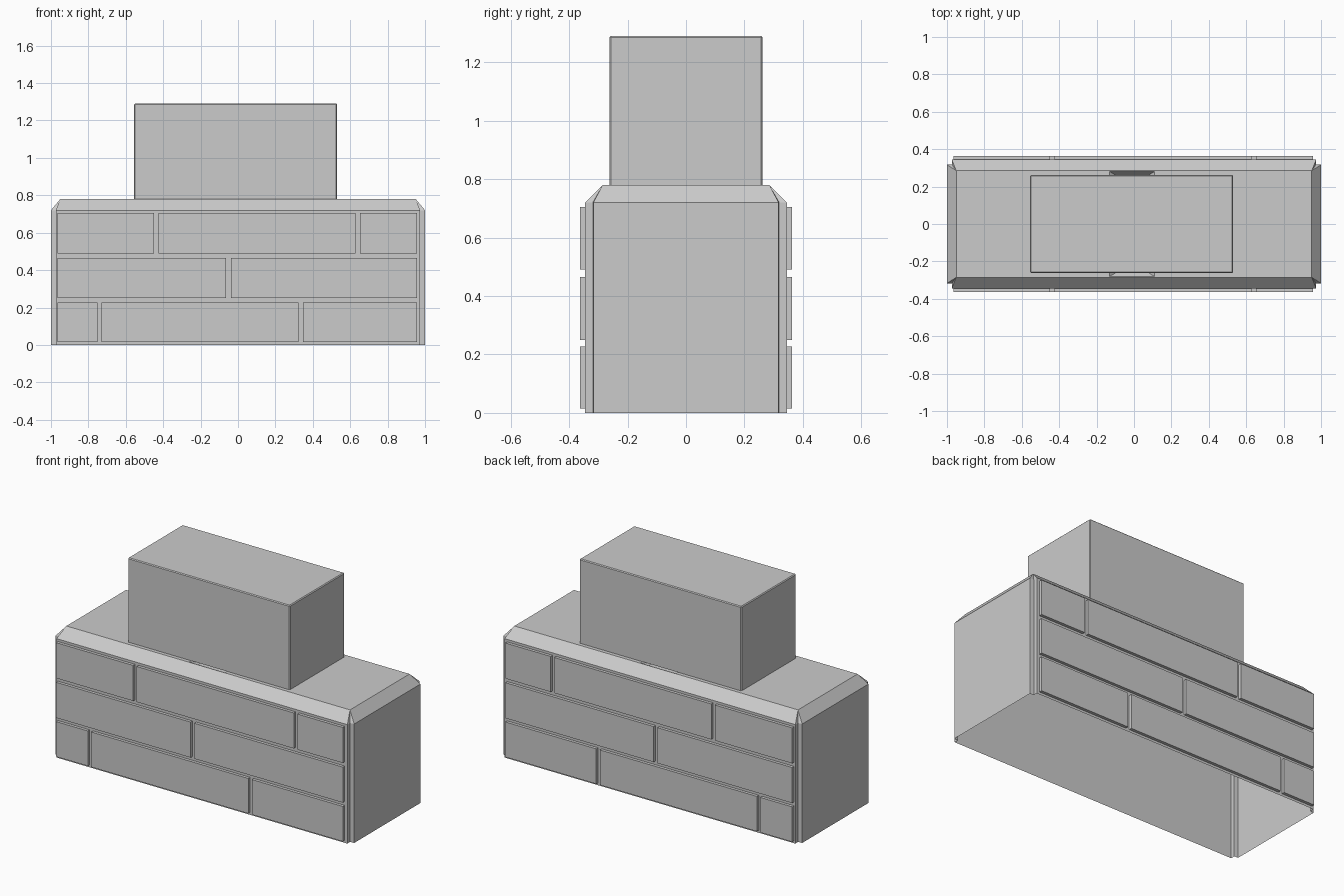
import bpy, bmesh

if "Cube" in bpy.data.objects:
    bpy.data.objects.remove(bpy.data.objects["Cube"])


def make_object(name, bm):
    bmesh.ops.remove_doubles(bm, verts=bm.verts, dist=0.0005)
    bmesh.ops.recalc_face_normals(bm, faces=bm.faces)
    mesh = bpy.data.meshes.new(name)
    bm.to_mesh(mesh)
    bm.free()
    obj = bpy.data.objects.new(name, mesh)
    bpy.context.collection.objects.link(obj)
    return obj


def add_box(bm, x0, x1, y0, y1, z0, z1):
    verts = bmesh.ops.create_cube(bm, size=1)["verts"]
    for v in verts:
        v.co.x = x1 if v.co.x > 0 else x0
        v.co.y = y1 if v.co.y > 0 else y0
        v.co.z = z1 if v.co.z > 0 else z0
    return verts


def bridge(bm, a, b):
    n = len(a)
    for i in range(n):
        j = (i + 1) % n
        bm.faces.new((a[i], a[j], b[j], b[i]))


def rect(bm, x0, x1, y, z):
    return [bm.verts.new(p) for p in
            ((x1, y, z), (x0, y, z), (x0, -y, z), (x1, -y, z))]


# Wall core: open below, notched corners, sloping shoulders
bm = bmesh.new()
outline, shoulder = [], []
for sx, sy in ((1, 1), (-1, 1), (-1, -1), (1, -1)):
    corner = [(1.0, 0.317), (0.974, 0.319), (0.974, 0.345)]
    if sx * sy < 0:
        corner.reverse()
    outline += [(sx * x, sy * y) for x, y in corner]
    shoulder += [(sx * 0.95, sy * 0.285)] * 3
base = [bm.verts.new((x, y, 0)) for x, y in outline]
upper = [bm.verts.new((x, y, 0.72)) for x, y in outline]
top = [bm.verts.new((x, y, 0.78)) for x, y in shoulder]
bridge(bm, base, upper)
bridge(bm, upper, top)
# Top surface with the shallow recess that passes under the block
rim = rect(bm, -0.13, 0.11, 0.281, 0.78)
floor = rect(bm, -0.10, 0.08, 0.262, 0.755)
bridge(bm, top[::3], rim)
bridge(bm, rim, floor)
bm.faces.new(floor)
make_object("wall_core", bm)

# Brick facing, repeated on the front and back
rows = [
    (0.015, 0.227, [(-0.965, -0.752), (-0.729, 0.323), (0.347, 0.956)]),
    (0.25, 0.465, [(-0.965, -0.063), (-0.038, 0.956)]),
    (0.49, 0.705, [(-0.965, -0.448), (-0.424, 0.628), (0.652, 0.956)]),
]
for name, side in (("front_bricks", -1), ("back_bricks", 1)):
    bm = bmesh.new()
    for z0, z1, spans in rows:
        for x0, x1 in spans:
            ys = sorted((side * 0.345, side * 0.363))
            add_box(bm, x0, x1, *ys, z0, z1)
    make_object(name, bm)

# Upper block with slightly eased edges
bm = bmesh.new()
add_box(bm, -0.555, 0.53, -0.262, 0.262, 0.78, 1.29)
edges = [e for e in bm.edges if max(v.co.z for v in e.verts) > 1]
bmesh.ops.bevel(bm, geom=edges, offset=0.005, segments=1, affect='EDGES')
make_object("upper_block", bm)
